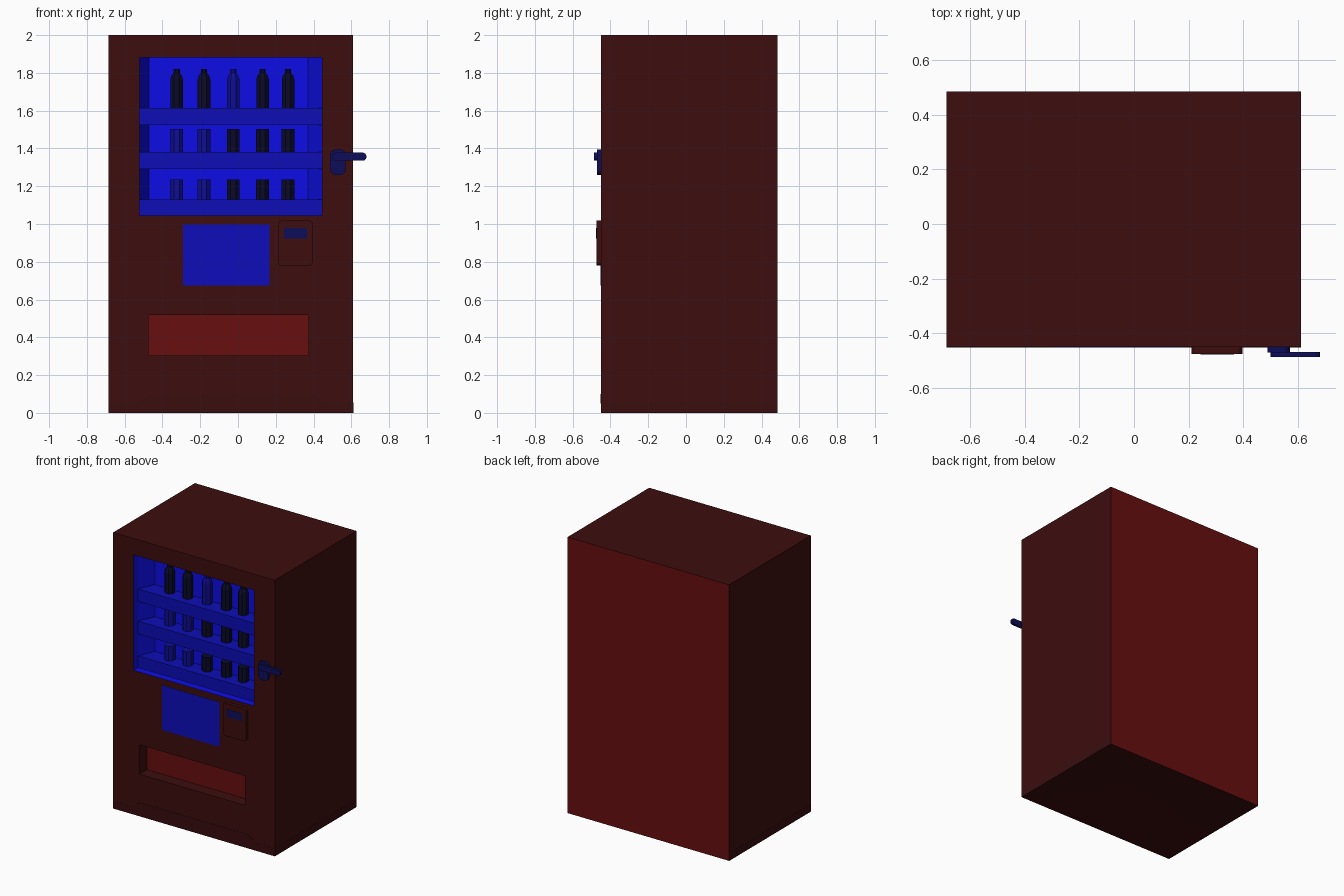
import bpy, bmesh, math

if "Cube" in bpy.data.objects:
    bpy.data.objects.remove(bpy.data.objects["Cube"])

def material(name, color):
    m = bpy.data.materials.new(name)
    m.diffuse_color = (*color, 1)
    m.use_nodes = True
    m.node_tree.nodes["Principled BSDF"].inputs["Base Color"].default_value = m.diffuse_color
    return m

MAROON = material("maroon", (0.047, 0.004, 0.0045))
RED = material("red", (0.135, 0.0045, 0.0045))
INTERIOR = material("interior_blue", (0.004, 0.004, 0.80))
SHELF = material("shelf_blue", (0.004, 0.004, 0.47))
PANEL = material("panel_blue", (0.004, 0.004, 0.50))
NAVY = material("navy", (0.004, 0.004, 0.105))
BRIGHT = material("bright_drink", (0.004, 0.004, 0.30))
DARK = material("dark_drink", (0.003, 0.003, 0.022))
SKIRT = material("skirt", (0.041, 0.004, 0.0045))

def make_object(name, bm, *mats):
    bmesh.ops.recalc_face_normals(bm, faces=bm.faces)
    me = bpy.data.meshes.new(name)
    bm.to_mesh(me)
    bm.free()
    for m in mats:
        me.materials.append(m)
    ob = bpy.data.objects.new(name, me)
    bpy.context.collection.objects.link(ob)
    return ob

def prism(name, pts, axis, a, b, mat):
    """Extrude a 2D outline along y (points are x, z) or z (points are x, y)."""
    place = (lambda p, d: (p[0], d, p[1])) if axis == 'y' else (lambda p, d: (p[0], p[1], d))
    bm = bmesh.new()
    lo = [bm.verts.new(place(p, a)) for p in pts]
    hi = [bm.verts.new(place(p, b)) for p in pts]
    bm.faces.new(lo)
    bm.faces.new(hi)
    n = len(pts)
    for i in range(n):
        j = (i + 1) % n
        bm.faces.new((lo[i], lo[j], hi[j], hi[i]))
    return make_object(name, bm, mat)

def rect(x0, x1, z0, z1):
    return [(x0, z0), (x1, z0), (x1, z1), (x0, z1)]

def rounded(x0, x1, z0, z1, r, steps=4):
    corners = [(x1 - r, z1 - r), (x0 + r, z1 - r), (x0 + r, z0 + r), (x1 - r, z0 + r)]
    return [(cx + r * math.cos(math.pi / 2 * (q + s / steps)),
             cz + r * math.sin(math.pi / 2 * (q + s / steps)))
            for q, (cx, cz) in enumerate(corners) for s in range(steps + 1)]

def lathe(name, profile, x, y, z, mat, sides=8):
    """Closed turned shape from (radius, height) points."""
    bm = bmesh.new()
    rings = [[bm.verts.new((x + r * math.cos(2 * math.pi * (k + .5) / sides),
                            y + r * math.sin(2 * math.pi * (k + .5) / sides), z + h))
              for k in range(sides)] for r, h in profile]
    for u, v in zip(rings, rings[1:]):
        for k in range(sides):
            m = (k + 1) % sides
            bm.faces.new((u[k], u[m], v[m], v[k]))
    bm.faces.new(rings[0])
    bm.faces.new(rings[-1])
    return make_object(name, bm, mat)

FRONT, BACK = -0.45, 0.485

# Cabinet with a red rear panel
body = prism("cabinet", rect(-0.685, 0.61, 0, 2), 'y', FRONT, BACK, MAROON)
body.data.materials.append(RED)
for f in body.data.polygons:
    if f.normal.y > 0.9:
        f.material_index = 1

# Cutters: tapered display window and dispensing slot
window = [(-0.522, -0.6), (0.444, -0.6), (0.444, -0.40), (0.37, -0.28), (-0.47, -0.28), (-0.522, -0.40)]
slot = prism("slot_cutter", rect(-0.473, 0.372, 0.305, 0.518), 'y', -0.6, -0.365, MAROON)
slot.data.materials.append(RED)
for f in slot.data.polygons:
    if f.normal.y > 0.9:
        f.material_index = 1
for cutter in (prism("window_cutter", window, 'z', 1.045, 1.882, INTERIOR), slot):
    cutter.hide_render = True
    mod = body.modifiers.new(cutter.name, 'BOOLEAN')
    mod.operation, mod.solver, mod.object = 'DIFFERENCE', 'EXACT', cutter
    mod.material_mode = 'TRANSFER'
cut_mesh = bpy.data.meshes.new_from_object(
    body.evaluated_get(bpy.context.evaluated_depsgraph_get()))
body.modifiers.clear()
body.data = cut_mesh
for name in ("window_cutter", "slot_cutter"):
    bpy.data.objects.remove(bpy.data.objects[name])

# Shelves following the taper of the window
shelf = [(-0.522, -0.40), (0.444, -0.40), (0.37, -0.28), (-0.47, -0.28)]
for i, (z0, z1) in enumerate([(1.046, 1.13), (1.29, 1.382), (1.525, 1.615)]):
    prism(f"shelf_{i + 1}", shelf, 'z', z0, z1, SHELF)

# Drinks: bottles on the top shelf, cans below
bottle = [(0.036, 0), (0.036, 0.15), (0.03, 0.17), (0.018, 0.185), (0.018, 0.206)]
for row, z, height in (("low_can", 1.13, 0.105), ("middle_can", 1.382, 0.12), ("bottle", 1.615, 0)):
    for i, x in enumerate((-0.325, -0.18, -0.025, 0.13, 0.265)):
        profile = [(0.037, 0), (0.037, height)] if height else bottle
        bright = i == 2 if row == "bottle" else i < 2
        lathe(f"{row}_{i + 1}", profile, x, -0.317, z, BRIGHT if bright else DARK)

# Flush display panel
prism("display_panel", rect(-0.292, 0.168, 0.675, 0.998), 'y', FRONT - 0.002, FRONT + 0.01, PANEL)

# Payment unit and its small screen
prism("payment_unit", rounded(0.211, 0.396, 0.78, 1.018, 0.02), 'y', -0.475, FRONT + 0.01, MAROON)
prism("payment_screen", rect(0.243, 0.365, 0.923, 0.978), 'y', -0.477, -0.46, NAVY)

# Door lock: rounded plate and lever
prism("lock_plate", rounded(0.488, 0.57, 1.26, 1.395, 0.03), 'y', -0.47, FRONT + 0.01, NAVY)
prism("lock_lever", rounded(0.5, 0.68, 1.335, 1.378, 0.02), 'y', -0.486, -0.468, NAVY)

# Base skirt around the foot with a raised middle at the front
prism("base_skirt", rect(-0.686, 0.611, 0, 0.055), 'y', FRONT - 0.001, BACK - 0.002, SKIRT)
prism("kick_panel", [(-0.54, 0.05), (0.47, 0.05), (0.4, 0.1), (-0.47, 0.1)],
      'y', FRONT - 0.002, FRONT + 0.01, SKIRT)
